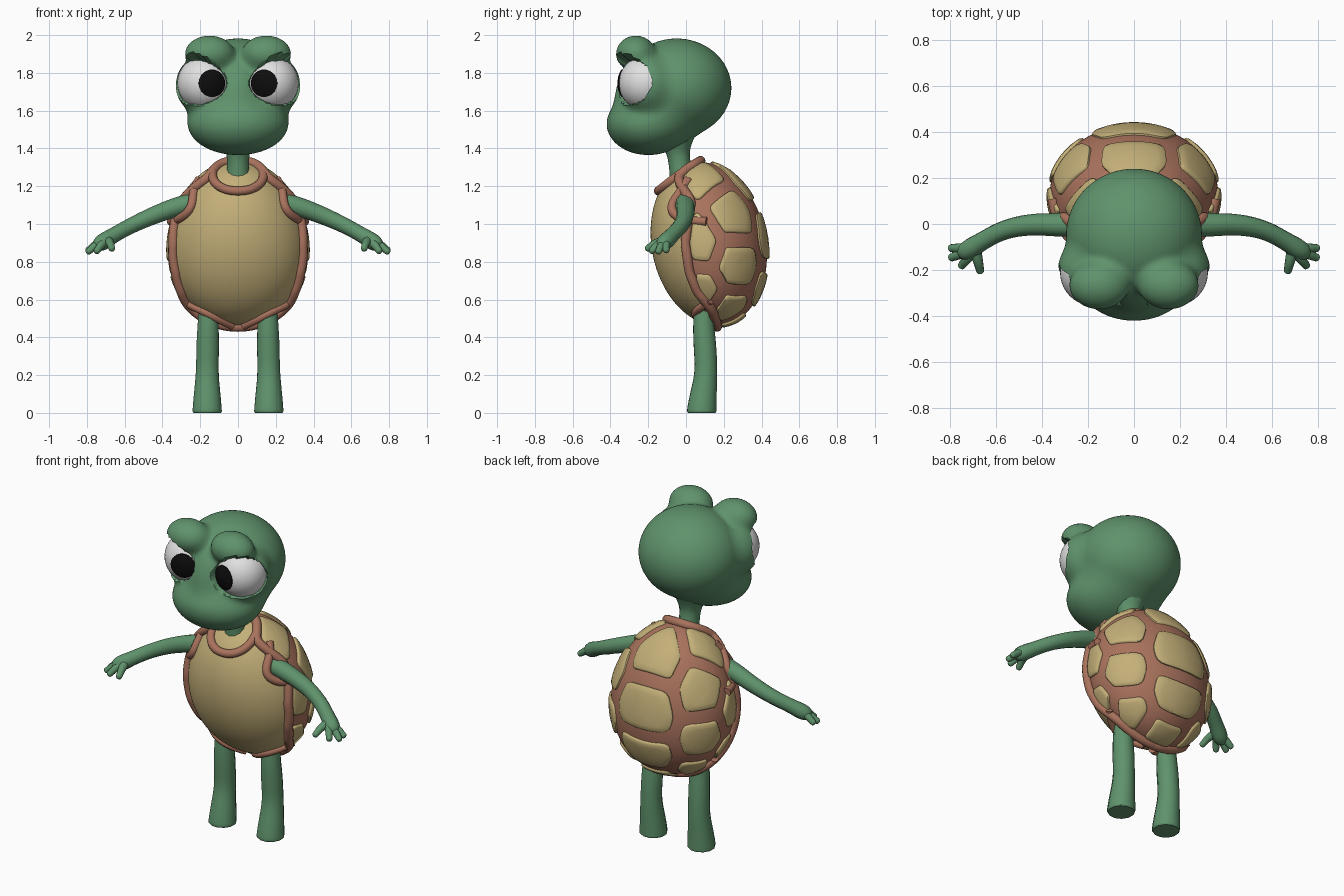
import bpy, bmesh, math
from mathutils import Vector

if "Cube" in bpy.data.objects:
    bpy.data.objects.remove(bpy.data.objects["Cube"])


def material(name, rgb):
    m = bpy.data.materials.new(name)
    m.diffuse_color = (*rgb, 1)
    m.use_nodes = True
    m.node_tree.nodes["Principled BSDF"].inputs["Base Color"].default_value = m.diffuse_color
    return m


GREEN = material("skin green", (0.115, 0.29, 0.15))
TAN = material("shell tan", (0.55, 0.43, 0.19))
BROWN = material("shell brown", (0.40, 0.17, 0.11))
WHITE = material("eye white", (0.75, 0.75, 0.75))
BLACK = material("pupil black", (0.004, 0.004, 0.004))


def smooth(ob, angle=50):
    bpy.ops.object.select_all(action='DESELECT')
    ob.select_set(True)
    bpy.context.view_layer.objects.active = ob
    bpy.ops.object.shade_smooth_by_angle(angle=math.radians(angle))


def add_mesh(name, bm, *mats):
    bmesh.ops.recalc_face_normals(bm, faces=bm.faces)
    me = bpy.data.meshes.new(name)
    bm.to_mesh(me)
    bm.free()
    ob = bpy.data.objects.new(name, me)
    bpy.context.collection.objects.link(ob)
    for m in mats:
        me.materials.append(m)
    smooth(ob)
    return ob


def tube(name, pts, radii, mat, cyclic=False):
    """Round tube through points, with one radius or one per point."""
    cu = bpy.data.curves.new(name, 'CURVE')
    cu.dimensions = '3D'
    cu.bevel_depth, cu.bevel_resolution = 1.0, 4
    cu.resolution_u, cu.use_fill_caps = 4, True
    sp = cu.splines.new('NURBS')
    sp.points.add(len(pts) - 1)
    for i, (p, q) in enumerate(zip(sp.points, pts)):
        p.co = (*q, 1)
        p.radius = radii[i] if isinstance(radii, (list, tuple)) else radii
    sp.order_u, sp.use_endpoint_u, sp.use_cyclic_u = 3, not cyclic, cyclic
    ob = bpy.data.objects.new(name, cu)
    bpy.context.collection.objects.link(ob)
    cu.materials.append(mat)
    bpy.ops.object.select_all(action='DESELECT')
    ob.select_set(True)
    bpy.context.view_layer.objects.active = ob
    bpy.ops.object.convert(target='MESH')
    smooth(bpy.context.view_layer.objects.active)


# ---------- body: a slightly leaning egg, addressed by unit directions
def body(u, off=0.0):
    z = 0.895 + 0.432 * u[2]
    p = Vector((0.365 * u[0] * (1 - 0.08 * u[2]), 0.12 + 0.305 * u[1] - 0.1 * (z - 0.9), z))
    return p + Vector(u) * off


RIM = [(1.34, .10), (1.28, .0), (1.24, -.04), (1.19, -.02), (1.12, .03), (1.02, .015), (.9, .0),
       (.75, .02), (.65, .06), (.55, .14), (.45, .17)]


def rim_u(uz):
    """Unit-space y of the seam between belly and shell."""
    z = 0.895 + 0.432 * uz
    for (z1, y1), (z0, y0) in zip(RIM, RIM[1:]):
        if z >= z0:
            y = y0 + (y1 - y0) * (z - z0) / (z1 - z0)
            break
    return (y - 0.12 + 0.1 * (z - 0.9)) / 0.305


bm = bmesh.new()
bmesh.ops.create_icosphere(bm, subdivisions=6, radius=1)
for f in bm.faces:
    c = f.calc_center_median().normalized()
    f.material_index = 0 if c.y < rim_u(c.z) else 1
for v in bm.verts:
    v.co = body(v.co.normalized())
add_mesh("body", bm, TAN, BROWN)

# ---------- rim between belly and shell
side = []
for i in range(37):
    a = math.pi / 2 - math.pi * i / 36
    c = math.cos(a)
    y = max(-c, min(c, rim_u(math.sin(a))))
    side.append((math.sqrt(max(0, c * c - y * y)), y, math.sin(a)))
loop = side + [(-x, y, z) for x, y, z in side[-2:0:-1]]
tube("shell_rim", [body(u, 0.008) for u in loop], 0.026, BROWN, cyclic=True)


# ---------- raised shell plates: rounded cells around seed directions
seeds = [Vector((0, y, z)) for y, z in ((.62, .78), (1, .07), (.81, -.58), (.3, -.95))]
for y, z in ((.37, .38), (.38, -.29), (-.13, .03), (.0, .79), (.2, -.78), (-.14, -.58)):
    x = math.sqrt(1 - y * y - z * z)
    seeds += [Vector((x, y, z)), Vector((-x, y, z))]
seeds = [s.normalized() for s in seeds]


def inside(p, s):
    if p.y < rim_u(p.z) + 0.07:
        return False
    return all(p.dot(s - t) / (s - t).length > 0.085 for t in seeds if t is not s)


N = 48
for s in seeds:
    e1 = s.orthogonal().normalized()
    e2 = s.cross(e1)
    reach = []
    for k in range(N):
        d = e1 * math.cos(math.tau * k / N) + e2 * math.sin(math.tau * k / N)
        r = 0.0
        while r < 0.62 and inside(s * math.cos(r + .006) + d * math.sin(r + .006), s):
            r += 0.006
        reach.append((d, r))
    if min(r for d, r in reach) < 0.02:
        continue
    rad = [r for d, r in reach]
    rad = [(rad[k - 1] + 2 * rad[k] + rad[(k + 1) % N]) / 4 for k in range(N)]
    bm = bmesh.new()
    prev = None
    mid = bm.verts.new(body(s, 0.014))
    for frac, off in ((.35, .014), (.7, .014), (.92, .013), (.98, .008), (1, -.008)):
        ring = [bm.verts.new(body(s * math.cos(r * frac) + d * math.sin(r * frac), off))
                for (d, _), r in zip(reach, rad)]
        for k in range(N):
            j = (k + 1) % N
            if prev:
                bm.faces.new((prev[k], ring[k], ring[j], prev[j]))
            else:
                bm.faces.new((mid, ring[k], ring[j]))
        prev = ring
    add_mesh("shell_plate", bm, TAN)


# ---------- brown edging around neck, arm and leg openings
def on_front(x, z):
    uz = (z - 0.895) / 0.432
    ux = x / 0.365 / (1 - 0.08 * uz)
    return body((ux, -math.sqrt(max(0, 1 - ux * ux - uz * uz)), uz), 0.008)


collar = [(.13, 1.275), (.135, 1.24), (.11, 1.2), (.06, 1.175)]
tube("neck_edging", [on_front(*p) for p in collar + [(0, 1.168)]]
     + [on_front(-x, z) for x, z in collar[::-1]], 0.024, BROWN)
for m in (1, -1):
    arm_hole = [(.2, 1.23), (.23, 1.18), (.235, 1.1), (.265, 1.05), (.32, 1.015), (.345, 1.01)]
    tube("arm_edging", [on_front(m * x, z) for x, z in arm_hole], 0.024, BROWN)
    leg_hole = [(.03, .468), (.09, .495), (.17, .54), (.25, .575), (.28, .6)]
    tube("leg_edging", [on_front(m * x, z) for x, z in leg_hole], 0.021, BROWN)

    # ---------- limbs
    tube("arm", [(m * x, y, z) for x, y, z in
                 ((.2, .0, 1.12), (.3, -.005, 1.1), (.45, .0, 1.045), (.57, -.025, .99),
                  (.66, -.075, .94), (.715, -.11, .905), (.75, -.13, .885), (.76, -.135, .88))],
         [.055, .052, .046, .041, .04, .046, .034, .012], GREEN)
    for tip in ((.805, -.105, .855), (.803, -.15, .848), (.755, -.19, .85), (.665, -.215, .865)):
        base = Vector((.69, -.105, .915))
        t = Vector(tip)
        pts = [base, base.lerp(t, .5) + Vector((0, 0, .012)), base.lerp(t, .85), base.lerp(t, .97), t]
        tube("finger", [(m * p.x, p.y, p.z) for p in pts], [.026, .022, .018, .016, .005], GREEN)
    tube("leg", [(m * x, y, z) for x, y, z in
                 ((.155, .1, .62), (.158, .09, .5), (.16, .1, .36), (.163, .108, .22),
                  (.163, .09, .08), (.163, .083, .012), (.163, .083, .004), (.163, .083, 0))],
         [.05, .055, .062, .06, .074, .08, .078, .074], GREEN)

tube("neck", [(0, .0, 1.12), (0, -.02, 1.22), (0, -.035, 1.33), (0, -.045, 1.4), (0, -.05, 1.46)],
     [.075, .064, .056, .065, .1], GREEN)


# ---------- head: blended ellipsoids, with eye openings cut out
def ell(x, y, z, c, r):
    a, b, d = (x - c[0]) / r[0], (y - c[1]) / r[1], (z - c[2]) / r[2]
    k0 = math.sqrt(a * a + b * b + d * d)
    k1 = math.sqrt((a / r[0]) ** 2 + (b / r[1]) ** 2 + (d / r[2]) ** 2)
    return k0 * (k0 - 1) / max(k1, 1e-6)


def blend(a, b, k):
    h = max(k - abs(a - b), 0) / k
    return min(a, b) - h * h * k / 4


EYE = (.175, -.21, 1.745)
FORMS = [((0, -.20, 1.53), (.265, .22, .165), .10),      # muzzle
         ((0, -.25, 1.68), (.10, .11, .15), .06),        # bridge
         ((.175, -.20, 1.735), (.155, .155, .16), .035),  # lids
         ((.15, -.265, 1.90), (.13, .105, .097), .04)]   # brow


def head_field(x, y, z):
    x = abs(x)
    d = ell(x, y, z, (0, -.05, 1.72), (.295, .29, .262))
    for c, r, k in FORMS:
        d = blend(d, ell(x, y, z, c, r), k)
    window = max(ell(x, y, z, (.235, -.33, 1.745), (.175, .165, .112)), z - 1.838)
    return max(d, -window)


bm = bmesh.new()
bmesh.ops.create_icosphere(bm, subdivisions=6, radius=1)
for v in bm.verts:
    n = v.co.normalized()
    t = 0.05
    for _ in range(60):
        d = head_field(n.x * t, n.y * t - 0.08, n.z * t + 1.7)
        if d > -0.0006:
            break
        t += max(-0.8 * d, 0.0004)
    v.co = n * t + Vector((0, -0.08, 1.7))
add_mesh("head", bm, GREEN)

# ---------- eyes with pupil caps
for m in (1, -1):
    c = Vector((m * EYE[0], EYE[1], EYE[2]))
    bm = bmesh.new()
    bmesh.ops.create_uvsphere(bm, u_segments=40, v_segments=24, radius=0.146)
    bmesh.ops.translate(bm, verts=bm.verts, vec=c)
    add_mesh("eyeball", bm, WHITE)
    look = Vector((-.28 * m, -.96, 0)).normalized()
    e1 = Vector((0, 0, 1))
    e2 = look.cross(e1)
    bm = bmesh.new()
    mid, prev = bm.verts.new(c + look * 0.153), None
    for a, r in ((.18, .153), (.36, .153), (.5, .152), (.52, .144)):
        ring = [bm.verts.new(c + r * (look * math.cos(a) + math.sin(a) * (
            e1 * math.cos(math.tau * k / 32) + e2 * math.sin(math.tau * k / 32)))) for k in range(32)]
        for k in range(32):
            j = (k + 1) % 32
            bm.faces.new((prev[k], ring[k], ring[j], prev[j]) if prev else (mid, ring[k], ring[j]))
        prev = ring
    add_mesh("pupil", bm, BLACK)
